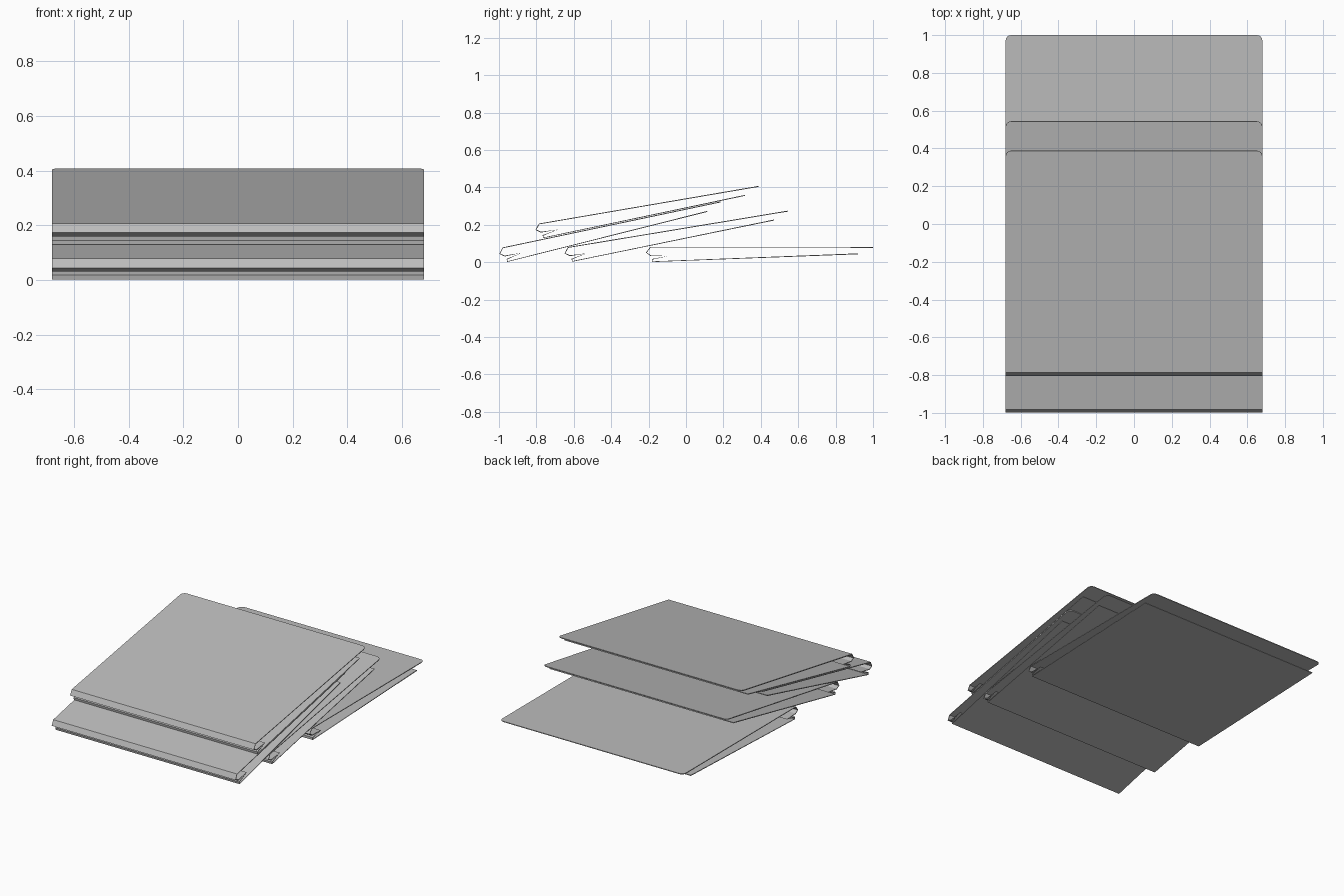
import bpy
import bmesh
from math import radians, sin, cos

cube = bpy.data.objects.get("Cube")
if cube:
    bpy.data.objects.remove(cube, do_unlink=True)

HALF_WIDTH = 0.68
THICKNESS = 0.005
CORNER = 0.03

# Single card colour
card = bpy.data.materials.new("grey_card")
card.use_nodes = True
GREY = (0.5, 0.5, 0.5, 1.0)
card.diffuse_color = GREY
card.node_tree.nodes["Principled BSDF"].inputs["Base Color"].default_value = GREY

# Side profile (y, z) from the top cover's back edge, round the pleated
# spine, to the bottom cover's back edge; the origin is the upper fold
PROFILE = [
    (1.19, 0), (0, 0),
    (-0.022, -0.028), (0.002, -0.045),
    (0.092, -0.047), (0.01, -0.064),
    (0.01, -0.077), (1.11, -0.035),
]


def make_folder(name, y, z, tilt):
    """A folded sheet with its upper spine fold at (y, z), tilted upward at the back."""
    c, s = cos(radians(tilt)), sin(radians(tilt))
    bm = bmesh.new()
    rows = []
    for py, pz in PROFILE:
        point = (y + py * c - pz * s, z + py * s + pz * c)
        rows.append([bm.verts.new((x, *point)) for x in (-HALF_WIDTH, HALF_WIDTH)])
    for a, b in zip(rows, rows[1:]):
        bm.faces.new((a[0], b[0], b[1], a[1]))

    # Rounded back corners on the top cover
    bmesh.ops.bevel(bm, geom=rows[0], offset=CORNER, segments=4,
                    profile=0.5, affect='VERTICES')
    bm.normal_update()

    mesh = bpy.data.meshes.new(name)
    bm.to_mesh(mesh)
    bm.free()
    mesh.materials.append(card)
    folder = bpy.data.objects.new(name, mesh)
    bpy.context.collection.objects.link(folder)

    # Card thickness
    solid = folder.modifiers.new("card_thickness", 'SOLIDIFY')
    solid.thickness = THICKNESS
    solid.offset = 0
    return folder


# Four folders fanned over one another
make_folder("back_folder", -0.19, 0.08, 0)
make_folder("middle_folder", -0.63, 0.079, 9.4)
make_folder("front_folder", -0.98, 0.077, 11.9)
make_folder("top_folder", -0.785, 0.205, 9.7)
